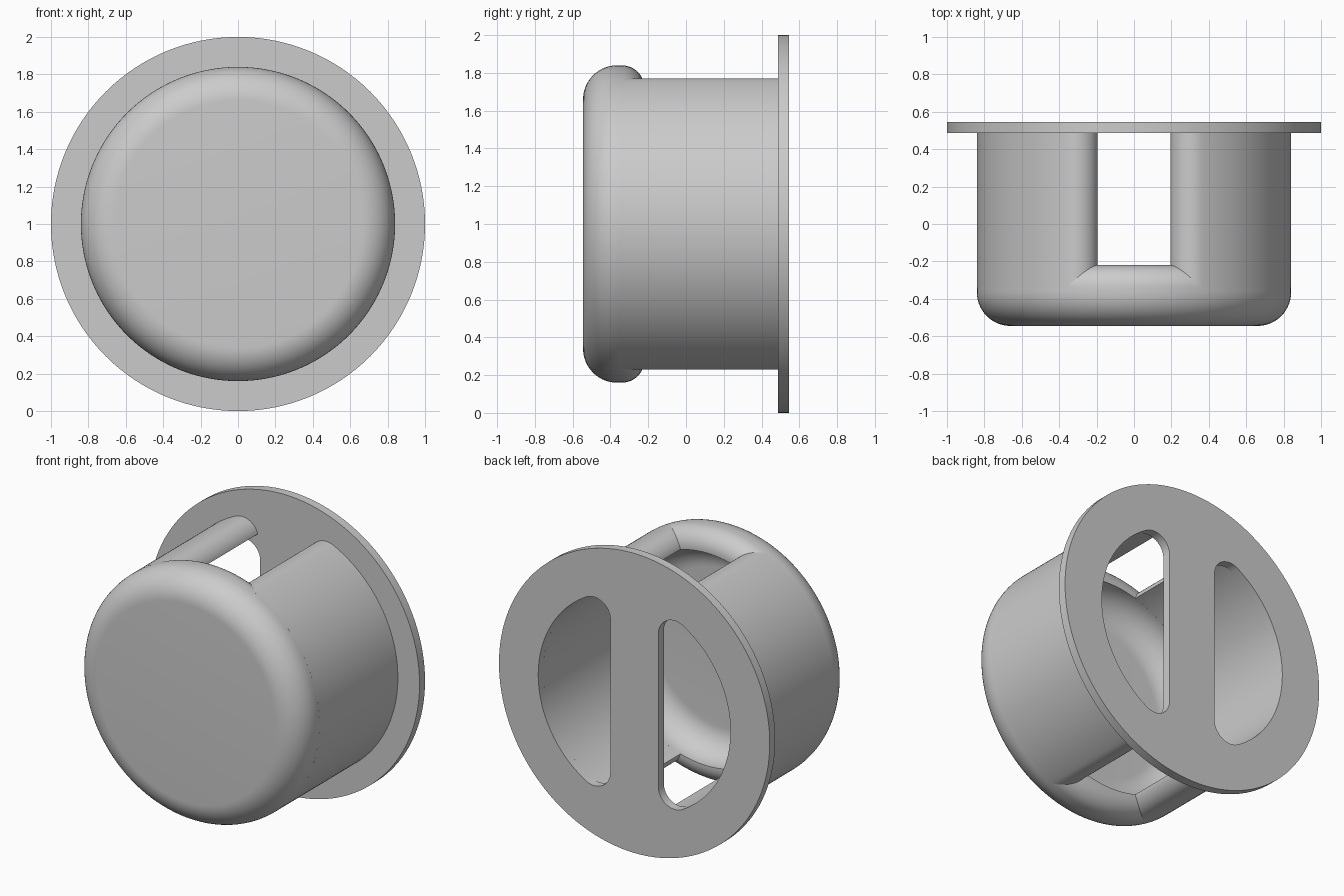
import bpy, bmesh
from math import sin, cos, pi, atan2, sqrt, hypot, radians
from mathutils import Vector

if "Cube" in bpy.data.objects:
    bpy.data.objects.remove(bpy.data.objects["Cube"])

# Main dimensions
OUTER, INNER, FLANGE = 0.84, 0.71, 1.0
FRONT, FLOOR, SLOT_END = -0.545, -0.41, -0.22
FLANGE_FRONT, BACK = 0.487, 0.545
SLOT, BAR, ROUND, NOSE, COVE = 0.19, 0.177, 0.12, 0.18, 0.18
CENTRE = Vector((0, 0, 1))

grey = bpy.data.materials.new("plain grey")
grey.use_nodes = True
grey.diffuse_color = (0.6, 0.6, 0.6, 1)
grey.node_tree.nodes["Principled BSDF"].inputs["Base Color"].default_value = grey.diffuse_color


def arc(cx, cy, r, start, end, steps):
    return [(cx + r * cos(start + (end - start) * i / steps),
             cy + r * sin(start + (end - start) * i / steps)) for i in range(steps + 1)]


def finish(obj):
    """Weld, orient, colour and smooth a part."""
    bm = bmesh.new()
    bm.from_mesh(obj.data)
    bmesh.ops.remove_doubles(bm, verts=bm.verts, dist=0.0001)
    bmesh.ops.recalc_face_normals(bm, faces=bm.faces)
    bm.to_mesh(obj.data)
    bm.free()
    obj.data.materials.clear()
    obj.data.materials.append(grey)
    bpy.ops.object.select_all(action='DESELECT')
    obj.select_set(True)
    bpy.context.view_layer.objects.active = obj
    bpy.ops.object.shade_smooth_by_angle(angle=radians(30))


def plate(name, outlines, y0, y1):
    """Extrude filled x-z outlines from y0 to y1."""
    curve = bpy.data.curves.new(name, 'CURVE')
    curve.dimensions, curve.fill_mode = '2D', 'BOTH'
    curve.extrude = (y1 - y0) / 2
    for pts in outlines:
        spline = curve.splines.new('POLY')
        spline.points.add(len(pts) - 1)
        for point, (x, z) in zip(spline.points, pts):
            point.co = (x, z, 0, 1)
        spline.use_cyclic_u = True
    obj = bpy.data.objects.new(name, curve)
    bpy.context.collection.objects.link(obj)
    obj.location = CENTRE + Vector((0, (y0 + y1) / 2, 0))
    obj.rotation_euler.x = pi / 2
    bpy.ops.object.select_all(action='DESELECT')
    obj.select_set(True)
    bpy.context.view_layer.objects.active = obj
    bpy.ops.object.convert(target='MESH')
    finish(bpy.context.view_layer.objects.active)


def rounded_segment(radius, edge):
    """Upper half of a circle segment beyond x = edge, with a rounded corner."""
    cx = edge + ROUND
    cz = sqrt((radius - ROUND) ** 2 - cx ** 2)
    a = atan2(cz, cx)
    return arc(0, 0, radius, 0, a, 40), arc(cx, cz, ROUND, a, pi, 16)[1:]


def both_halves(upper):
    return upper + [(x, -z) for x, z in reversed(upper) if abs(z) > 0.0001]


def flip(pts, side):
    return [(side * x, z) for x, z in pts]


# Closed cup front: turned profile with rounded nose, rim and inner cove
profile = [(0, FRONT)]
profile += arc(OUTER - NOSE, FRONT + NOSE, NOSE, -pi / 2, 0, 14)
rim = arc(OUTER - ROUND, SLOT_END - ROUND, ROUND, 0, pi / 2, 12)
profile += [p for p in rim if p[0] > INNER + 0.002]
profile += [(INNER, SLOT_END)]
profile += arc(INNER - COVE, FLOOR + COVE, COVE, 0, -pi / 2, 12)
profile += [(0, FLOOR)]
bm = bmesh.new()
verts = [bm.verts.new((r, y, 0)) for r, y in profile]
edges = [bm.edges.new(pair) for pair in zip(verts, verts[1:])]
bmesh.ops.spin(bm, geom=verts + edges, cent=(0, 0, 0), axis=(0, 1, 0),
               angle=2 * pi, steps=128, use_merge=True)
mesh = bpy.data.meshes.new("cup_front")
bm.to_mesh(mesh)
bm.free()
cup = bpy.data.objects.new("cup_front", mesh)
cup.location = CENTRE
bpy.context.collection.objects.link(cup)
finish(cup)

# Side walls: curved shells with rounded slot edges
outer, corner = rounded_segment(OUTER, SLOT)
corner = [p for p in corner if hypot(*p) > INNER]
end = atan2(corner[-1][1], corner[-1][0])
wall = both_halves(outer + corner + arc(0, 0, INNER, end, 0, 40))
# start the loop at the outer middle, and close it at the inner middle
for name, side in (("left_wall", 1), ("right_wall", -1)):
    plate(name, [flip(wall, side)], SLOT_END - ROUND, FLANGE_FRONT + 0.005)

# Back flange with two rounded openings that leave a grip bar
outer, corner = rounded_segment(INNER, BAR)
opening = both_halves(outer + corner)
disc = arc(0, 0, FLANGE, 0, 2 * pi, 128)[:-1]
plate("flange", [disc, flip(opening, 1), flip(opening, -1)], FLANGE_FRONT, BACK)
